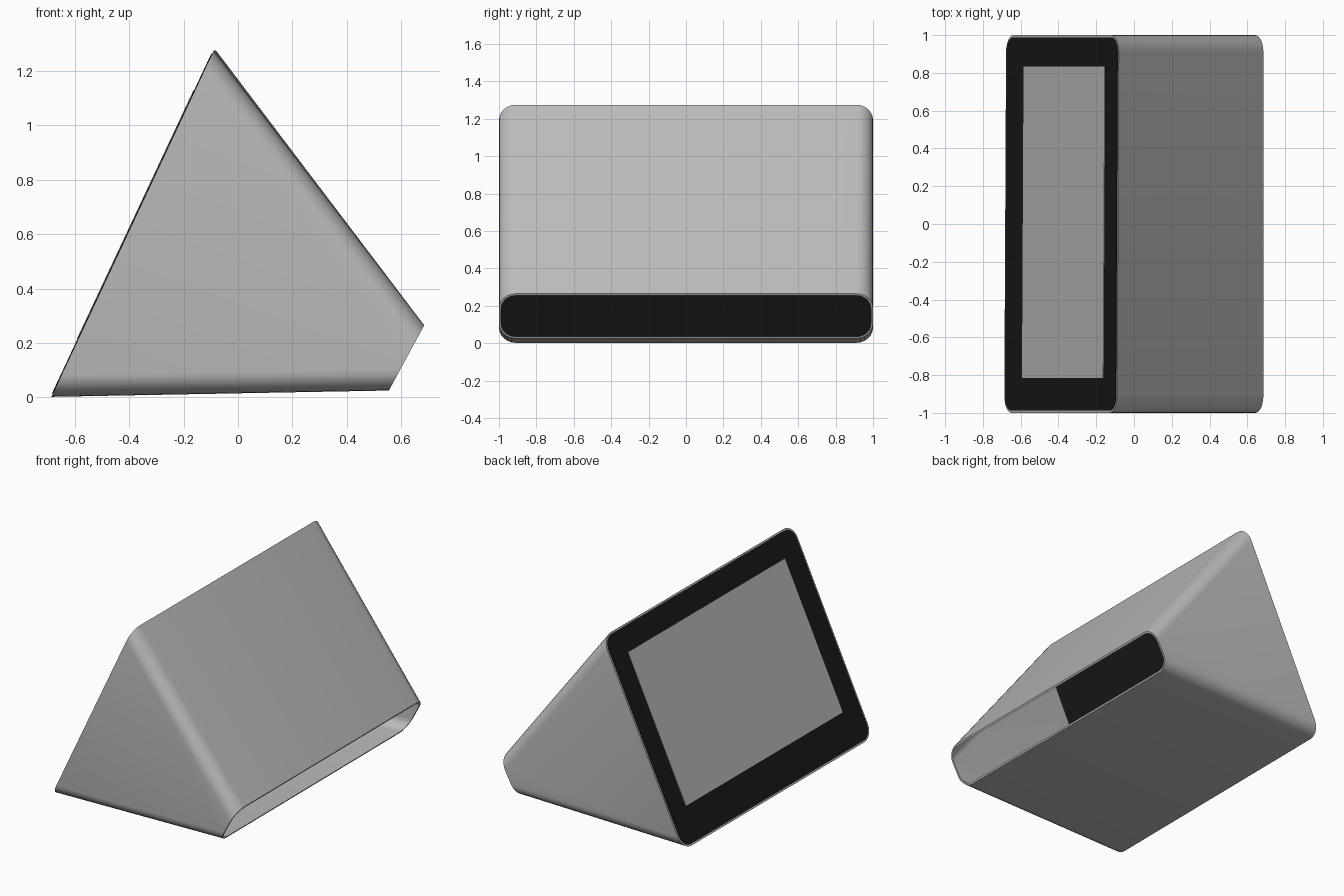
import bpy, bmesh, math
from mathutils import Vector

if "Cube" in bpy.data.objects:
    bpy.data.objects.remove(bpy.data.objects["Cube"])


def material(name, v):
    m = bpy.data.materials.new(name)
    m.diffuse_color = (v, v, v, 1)
    m.use_nodes = True
    m.node_tree.nodes["Principled BSDF"].inputs["Base Color"].default_value = m.diffuse_color
    return m


grey = material("light grey", 0.50)
black = material("black", 0.01)

# The two ends of the housing: (bottom, top) edges in x, z
FRONT = (Vector((-0.682, 0, 0.002)), Vector((-0.085, 0, 1.275)))
REAR = (Vector((0.555, 0, 0.025)), Vector((0.685, 0, 0.265)))
SKEW = 0.005   # the screen end is turned very slightly


def rounded_loop(end, inset, radius, push=0.0, half=1.0, skew=0.0, seg=6):
    """Rounded rectangle spanning y and the slanted edge; push moves it towards -x."""
    bottom, top = end
    v = (top - bottom).normalized()
    n = Vector((-v.z, 0, v.x))
    c = (bottom + top) / 2 + n * push
    w, h = half - inset, (top - bottom).length / 2 - inset
    r = max(radius - inset, 0.001)
    pts = []
    for k, (sx, sy) in enumerate(((1, 1), (-1, 1), (-1, -1), (1, -1))):
        for i in range(seg + 1):
            a = math.pi / 2 * (k + i / seg)
            y = sx * (w - r) + r * math.cos(a)
            t = sy * (h - r) + r * math.sin(a)
            pts.append(c + v * t + Vector((skew * y, y, 0)))
    return pts


def loft(name, loops, mat, caps):
    bm = bmesh.new()
    rings = [[bm.verts.new(p) for p in l] for l in loops]
    pairs = list(zip(rings, rings[1:]))
    if caps:
        bm.faces.new(rings[0])
        bm.faces.new(rings[-1])
    else:
        pairs.append((rings[-1], rings[0]))
    for a, b in pairs:
        for i in range(len(a)):
            j = (i + 1) % len(a)
            bm.faces.new((a[i], a[j], b[j], b[i]))
    bmesh.ops.recalc_face_normals(bm, faces=bm.faces)
    me = bpy.data.meshes.new(name)
    bm.to_mesh(me)
    bm.free()
    me.materials.append(mat)
    ob = bpy.data.objects.new(name, me)
    bpy.context.collection.objects.link(ob)
    bpy.context.view_layer.objects.active = ob
    ob.select_set(True)
    bpy.ops.object.shade_smooth_by_angle(angle=math.radians(30))
    ob.select_set(False)


# Thin hollow wedge housing, open at the low rear end
WALL = 0.012
loft("housing", [
    rounded_loop(FRONT, 0, 0.09, skew=SKEW),
    rounded_loop(REAR, 0, 0.09),
    rounded_loop(REAR, WALL, 0.09),
    rounded_loop(FRONT, WALL, 0.09, skew=SKEW),
], grey, False)

# Black front panel, seen from behind through the rear opening
loft("front_panel", [
    rounded_loop(FRONT, WALL, 0.09, push=-0.008, skew=SKEW),
    rounded_loop(FRONT, WALL, 0.09, push=0.003, skew=SKEW),
], black, True)

# Square-cornered screen plate on the panel
b, t = FRONT
screen_end = (b.lerp(t, 0.165), b.lerp(t, 0.885))
loft("screen", [
    rounded_loop(screen_end, 0, 0.001, push=0.001, half=0.825, skew=SKEW, seg=1),
    rounded_loop(screen_end, 0, 0.001, push=0.006, half=0.825, skew=SKEW, seg=1),
], grey, True)
bpy.data.objects["screen"].location.y = 0.01
